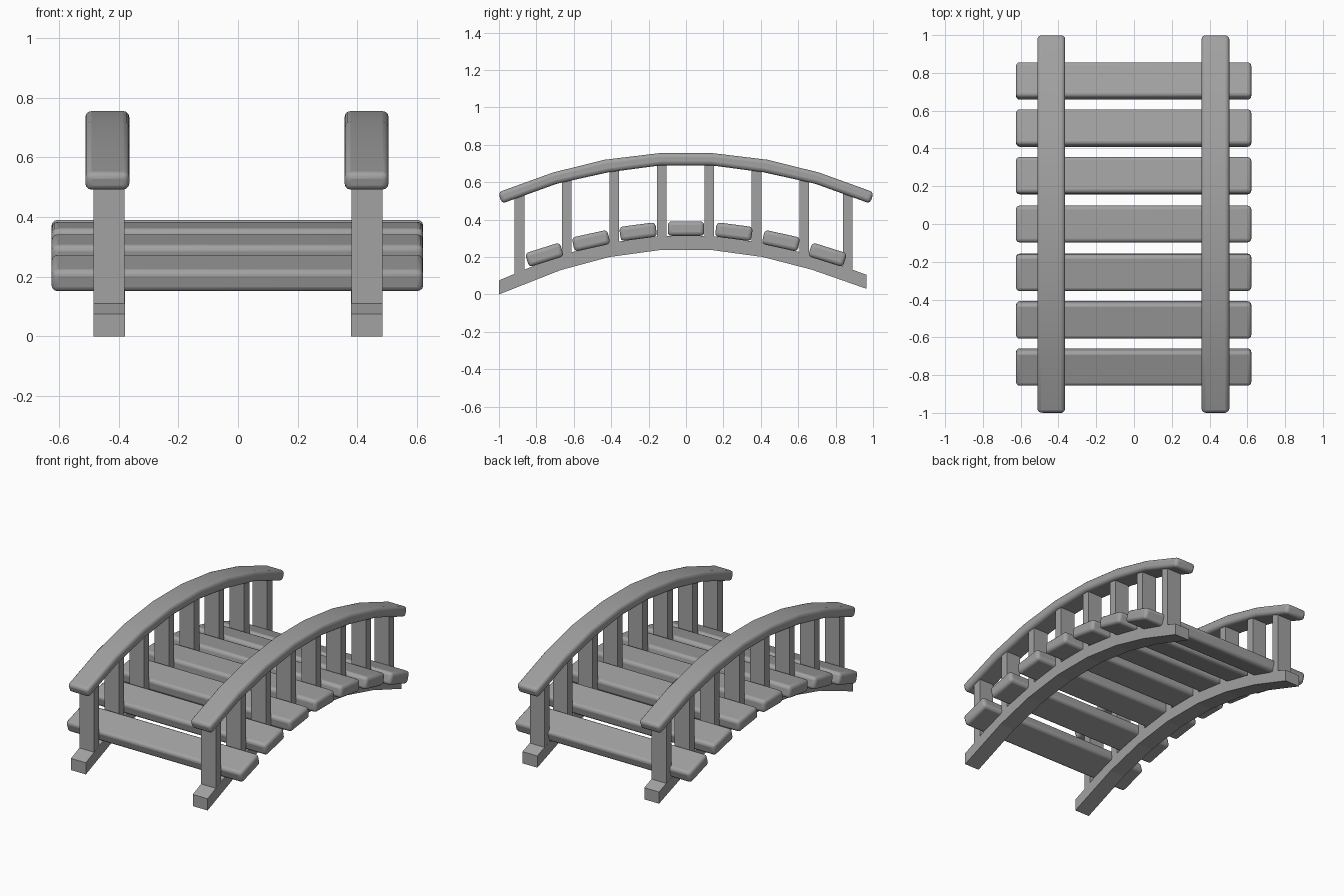
import bpy, bmesh, math
from mathutils import Matrix

cube = bpy.data.objects.get("Cube")
if cube:
    bpy.data.objects.remove(cube, do_unlink=True)

GREY = (0.36, 0.36, 0.36, 1)
mat = bpy.data.materials.new("plain_grey")
mat.use_nodes = True
mat.diffuse_color = GREY
mat.node_tree.nodes["Principled BSDF"].inputs["Base Color"].default_value = GREY


def finish(name, bm, bevel=0.0):
    """Turn a bmesh into an object, optionally with rounded edges."""
    bmesh.ops.recalc_face_normals(bm, faces=bm.faces)
    mesh = bpy.data.meshes.new(name)
    bm.to_mesh(mesh)
    bm.free()
    mesh.materials.append(mat)
    obj = bpy.data.objects.new(name, mesh)
    bpy.context.collection.objects.link(obj)
    if bevel:
        mod = obj.modifiers.new("rounded_edges", "BEVEL")
        mod.width, mod.segments = bevel, 3
        mod.limit_method, mod.angle_limit = "ANGLE", math.radians(40)
        bpy.ops.object.select_all(action="DESELECT")
        obj.select_set(True)
        bpy.context.view_layer.objects.active = obj
        bpy.ops.object.shade_smooth_by_angle(angle=math.radians(35))
    return obj


def arched_beam(name, lower, upper, x, width, bevel=0.0):
    """Extrude the side outline between two (y, z) paths across x."""
    bm = bmesh.new()
    rows = [[bm.verts.new((x + s * width / 2, y, z)) for y, z in path]
            for s, path in ((-1, lower), (-1, upper), (1, upper), (1, lower))]
    for a, b in zip(rows, rows[1:] + rows[:1]):
        for i in range(len(a) - 1):
            bm.faces.new((a[i], a[i + 1], b[i + 1], b[i]))
    for i in (0, -1):
        bm.faces.new([row[i] for row in rows])
    return finish(name, bm, bevel)


def box(name, size, centre, tilt=0.0, bevel=0.0):
    bm = bmesh.new()
    bmesh.ops.create_cube(bm, size=1, matrix=Matrix.Translation(centre)
                          @ Matrix.Rotation(tilt, 4, "X")
                          @ Matrix.Diagonal((*size, 1)))
    return finish(name, bm, bevel)


def height_on(path, y):
    for (y0, z0), (y1, z1) in zip(path, path[1:]):
        if y0 <= y <= y1:
            return z0 + (z1 - z0) * (y - y0) / (y1 - y0)


# Side profiles of the support beams and handrails
beam_low = [(-1, 0), (-.67, .13), (-.41, .2), (-.14, .237),
            (.14, .237), (.41, .2), (.67, .133), (.965, .03)]
beam_top = [(-1, .075), (-.69, .205), (-.42, .275), (-.14, .312),
            (.14, .312), (.42, .275), (.69, .205), (.965, .105)]
half_low = [(.135, .69), (.415, .653), (.69, .592), (.984, .486)]
half_top = [(.145, .755), (.435, .72), (.71, .652), (1.004, .546)]
mirror = lambda half: [(-y, z) for y, z in reversed(half)] + half
rail_low, rail_top = mirror(half_low), mirror(half_top)

post_ys = (-.89, -.637, -.383, -.13, .125, .377, .632, .865)
for side, s in (("right", -1), ("left", 1)):
    x = s * .432
    arched_beam(side + "_support_beam", beam_low, beam_top, x, .105)
    arched_beam(side + "_handrail", rail_low, rail_top, s * .4345 - .0035, .147, .02)
    # Posts run from inside the beam into the handrail
    for i, y in enumerate(post_ys):
        bottom = height_on(beam_low, y) + .035
        top = height_on(rail_low, y) + .025
        box(f"{side}_post_{i + 1}", (.104, .052, top - bottom),
            (x, y, (top + bottom) / 2))

# Deck planks follow the arch
planks = [(0, .352, 0), (.256, .335, 7.5), (.508, .287, 12.5), (.757, .212, 17.5)]
for y, z, angle in planks:
    for s in (-1, 1) if y else (1,):
        end = "middle" if not y else ("back" if s > 0 else "front")
        box(f"{end}_plank_{angle:.0f}", (1.246, .195, .077),
            (-.002, s * y, z), -s * math.radians(angle), .02)
